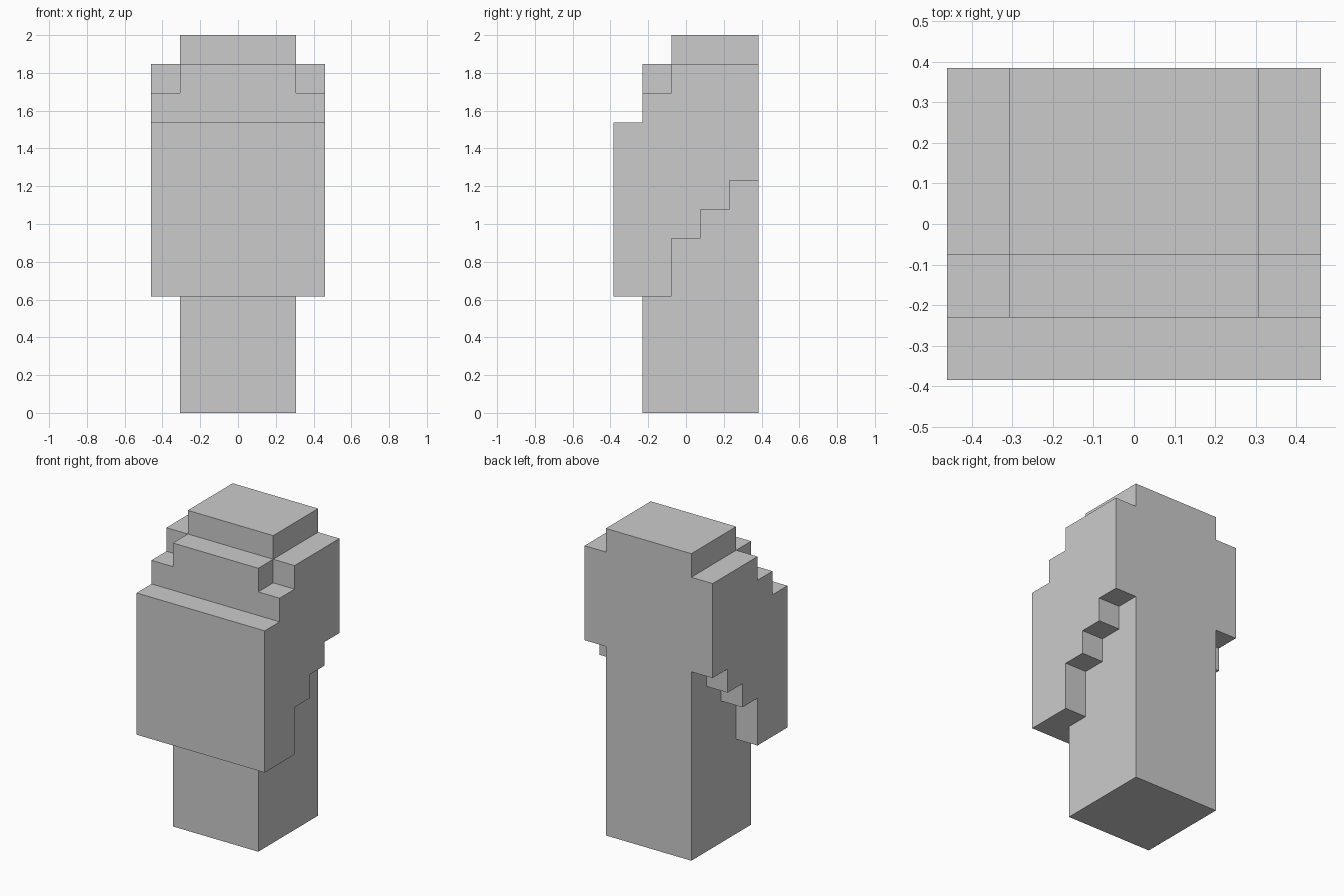
import bpy, bmesh

if "Cube" in bpy.data.objects:
    bpy.data.objects.remove(bpy.data.objects["Cube"])

U = 2 / 13  # one block


def prism(name, half_width, profile):
    """Extrude a (y, z) side profile, in blocks, symmetrically across x."""
    bm = bmesh.new()
    face = bm.faces.new([bm.verts.new((-half_width * U, y * U, z * U)) for y, z in profile])
    out = bmesh.ops.extrude_face_region(bm, geom=[face])
    moved = [v for v in out["geom"] if isinstance(v, bmesh.types.BMVert)]
    bmesh.ops.translate(bm, verts=moved, vec=(2 * half_width * U, 0, 0))
    if face.is_valid and not any(len(e.link_faces) == 2 for e in face.edges):
        bm.faces.remove(face)
    bmesh.ops.recalc_face_normals(bm, faces=bm.faces)
    mesh = bpy.data.meshes.new(name)
    bm.to_mesh(mesh)
    bm.free()
    obj = bpy.data.objects.new(name, mesh)
    bpy.context.collection.objects.link(obj)
    return obj


# Wide body: stepped top at the front, stepped underside towards the back
body = prism("stepped_body", 3, [
    (-2.5, 4), (-0.5, 4), (-0.5, 6), (0.5, 6), (0.5, 7), (1.5, 7), (1.5, 8), (2.5, 8),
    (2.5, 12), (-0.5, 12), (-0.5, 11), (-1.5, 11), (-1.5, 10), (-2.5, 10)])

# Narrow column running from the ground through the body to the cap
column = prism("column", 2, [
    (-1.5, 0), (2.5, 0), (2.5, 13), (-0.5, 13), (-0.5, 12), (-1.5, 12)])

# Fuse the column into the body so the flush back wall is one surface
fuse = body.modifiers.new("fuse", "BOOLEAN")
fuse.operation = "UNION"
fuse.solver = "EXACT"
fuse.object = column
bpy.context.view_layer.objects.active = body
bpy.ops.object.modifier_apply(modifier=fuse.name)
bpy.data.objects.remove(column)
